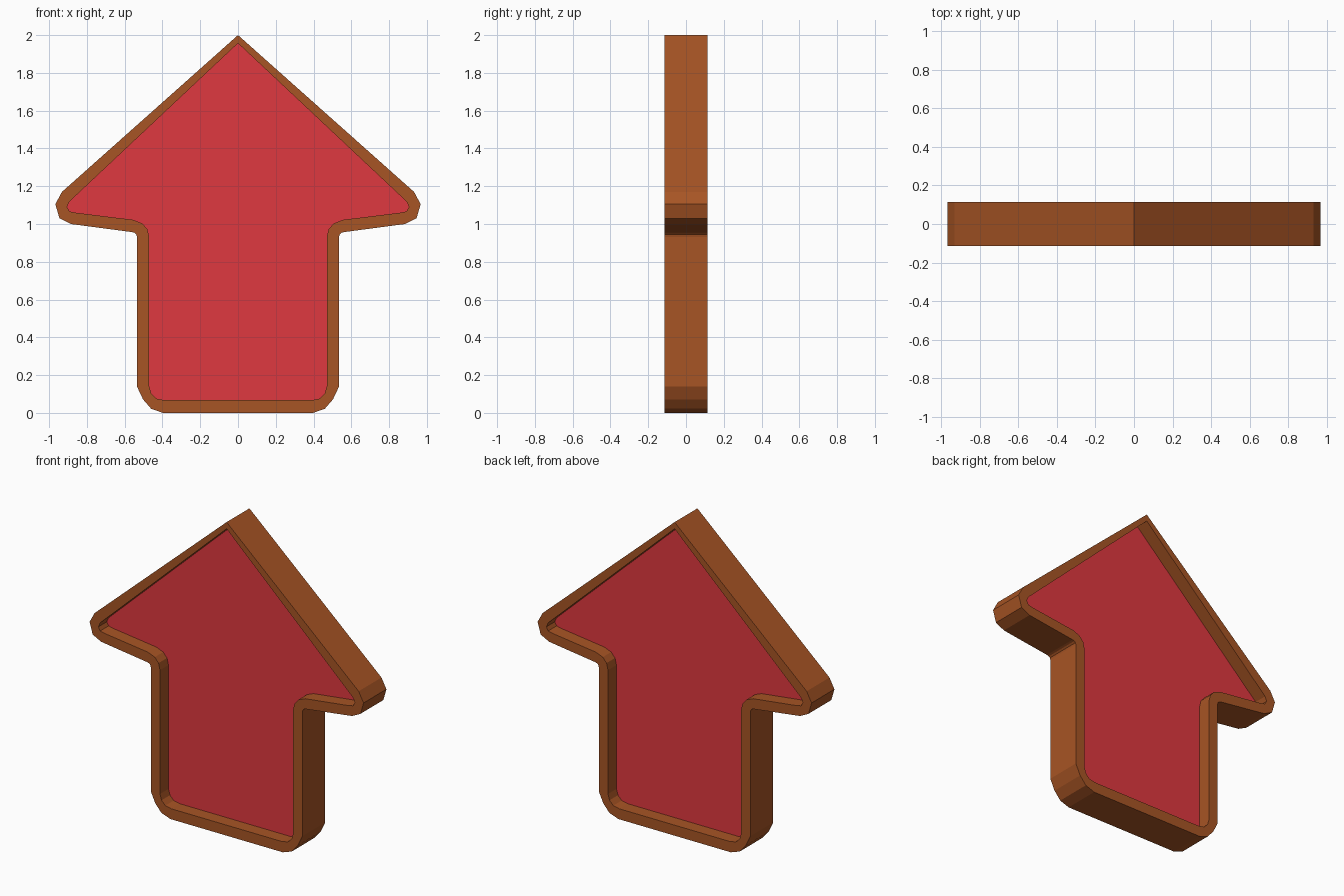
import bpy, bmesh

if "Cube" in bpy.data.objects:
    bpy.data.objects.remove(bpy.data.objects["Cube"])

HALF_DEPTH = 0.115   # rim half thickness
PANEL_HALF = 0.03    # recessed panel half thickness

# Right-hand half outlines (x, z), from the tip down to the base
outer = [(0, 2.0), (0.932, 1.17), (0.967, 1.105), (0.945, 1.03), (0.885, 1.0),
         (0.56, 0.957), (0.547, 0.953), (0.538, 0.945), (0.535, 0.932),
         (0.535, 0.14), (0.503, 0.072), (0.46, 0.022), (0.397, 0.0)]
inner = [(0, 1.957), (0.893, 1.118), (0.905, 1.09), (0.892, 1.067), (0.862, 1.06),
         (0.555, 1.022), (0.507, 1.003), (0.48, 0.972), (0.47, 0.93),
         (0.47, 0.14), (0.459, 0.103), (0.433, 0.076), (0.39, 0.067)]


def mirrored(half):
    """Close a half outline by mirroring it; the tip lies on the axis."""
    return half + [(-x, z) for x, z in reversed(half[1:])]


def ring(bm, outline, y):
    return [bm.verts.new((x, y, z)) for x, z in outline]


def bridge(bm, a, b):
    n = len(a)
    for i in range(n):
        j = (i + 1) % n
        bm.faces.new((a[i], a[j], b[j], b[i]))


def finish(bm, name, color):
    bmesh.ops.recalc_face_normals(bm, faces=bm.faces[:])
    mesh = bpy.data.meshes.new(name)
    bm.to_mesh(mesh)
    bm.free()
    mat = bpy.data.materials.new(name + "_color")
    mat.diffuse_color = color
    mat.use_nodes = True
    mat.node_tree.nodes["Principled BSDF"].inputs["Base Color"].default_value = mat.diffuse_color
    mesh.materials.append(mat)
    obj = bpy.data.objects.new(name, mesh)
    bpy.context.collection.objects.link(obj)
    return obj


out_pts, in_pts = mirrored(outer), mirrored(inner)

# Raised rim: closed loop of front, outside, back and inside walls
bm = bmesh.new()
loops = [ring(bm, out_pts, -HALF_DEPTH), ring(bm, out_pts, HALF_DEPTH),
         ring(bm, in_pts, HALF_DEPTH), ring(bm, in_pts, -HALF_DEPTH)]
for k in range(4):
    bridge(bm, loops[k], loops[(k + 1) % 4])
finish(bm, "arrow_rim", (0.39, 0.09, 0.018, 1))

# Red panel recessed on both sides
bm = bmesh.new()
front, back = ring(bm, in_pts, -PANEL_HALF), ring(bm, in_pts, PANEL_HALF)
bm.faces.new(front)
bm.faces.new(back)
bridge(bm, front, back)
finish(bm, "arrow_panel", (0.74, 0.04, 0.05, 1))
